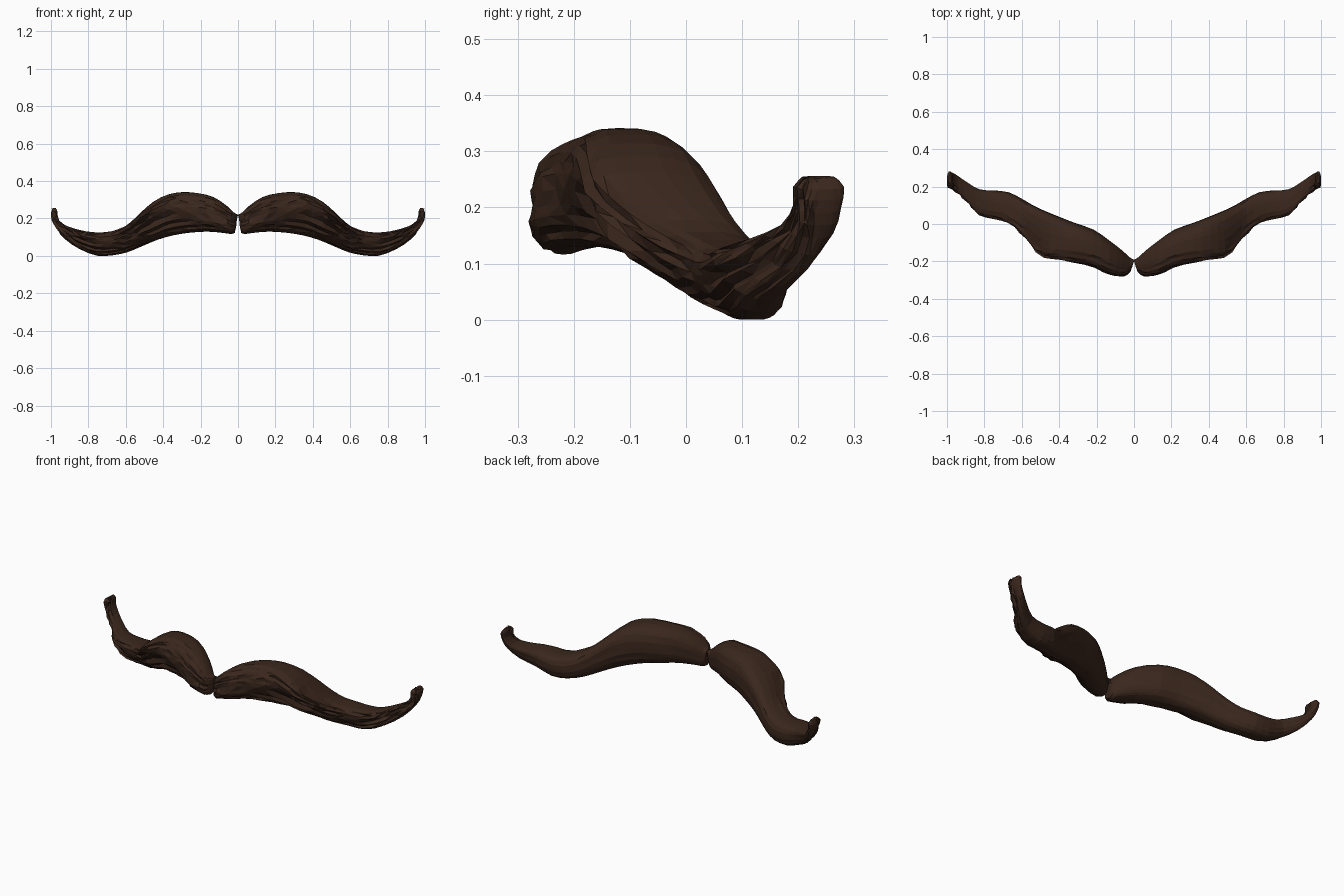
import bpy, bmesh, math, random
from mathutils import Vector

if "Cube" in bpy.data.objects:
    bpy.data.objects.remove(bpy.data.objects["Cube"])

random.seed(4)
SIDES = 32      # points around each lock
SUB = 2         # rings between stations

# stations: top x, top z, bottom x, bottom z, front y, back y, backward lean of underside
STATIONS = [
    (0.000, 0.220, 0.006, 0.195, -0.205, -0.190, 0.00),
    (0.022, 0.232, 0.018, 0.122, -0.260, -0.180, 0.00),
    (0.060, 0.268, 0.060, 0.120, -0.284, -0.143, 0.00),
    (0.130, 0.315, 0.130, 0.128, -0.278, -0.088, 0.00),
    (0.220, 0.338, 0.210, 0.127, -0.246, -0.030, 0.01),
    (0.320, 0.341, 0.305, 0.116, -0.235, 0.005, 0.03),
    (0.410, 0.315, 0.390, 0.098, -0.240, 0.040, 0.06),
    (0.485, 0.264, 0.465, 0.072, -0.238, 0.070, 0.08),
    (0.550, 0.203, 0.535, 0.042, -0.165, 0.102, 0.07),
    (0.605, 0.158, 0.595, 0.018, -0.085, 0.136, 0.05),
    (0.675, 0.133, 0.665, 0.003, -0.025, 0.170, 0.035),
    (0.745, 0.126, 0.750, -0.001, 0.000, 0.180, 0.03),
    (0.815, 0.132, 0.845, 0.035, 0.015, 0.186, 0.04),
    (0.880, 0.148, 0.920, 0.085, 0.075, 0.225, 0.05),
    (0.940, 0.172, 0.970, 0.145, 0.145, 0.264, 0.03),
    (0.967, 0.210, 0.992, 0.190, 0.180, 0.277, 0.01),
    (0.970, 0.240, 1.000, 0.232, 0.190, 0.282, 0.00),
    (0.978, 0.256, 0.990, 0.252, 0.205, 0.265, 0.00),
]


def catmull(a, b, c, d, t):
    return [0.5 * (2*q + (r-p)*t + (2*p-5*q+4*r-s)*t*t + (3*q-p-3*r+s)*t**3)
            for p, q, r, s in zip(a, b, c, d)]


def spow(v, e):
    return math.copysign(abs(v) ** e, v)


# smooth run of stations
rows = []
n = len(STATIONS)
for i in range(n - 1):
    a, b, c, d = (STATIONS[max(0, min(n - 1, i + k))] for k in (-1, 0, 1, 2))
    rows += [catmull(a, b, c, d, k / SUB) for k in range(SUB)]
rows.append(list(STATIONS[-1]))

# hair grooves: every column is a ridge or a valley, drifting along the length
depth = [(0.0 if j % 2 else 0.14) + random.uniform(0, 0.07) for j in range(SIDES)]
phase = [random.uniform(0, 6.28) for _ in range(SIDES)]

bm = bmesh.new()
rings = []
for i, (tx, tz, bx, bz, yf, yb, lean) in enumerate(rows):
    top, bot = Vector((tx, 0, tz)), Vector((bx, 0, bz))
    mid, up = (top + bot) / 2, (top - bot) / 2
    yc, yh = (yf + yb) / 2, (yb - yf) / 2
    ring = []
    for j in range(SIDES):
        ang = math.tau * j / SIDES
        sn, cs = math.sin(ang), math.cos(ang)
        front = max(0.0, -cs) ** 0.5
        g = depth[j] * (0.5 + 0.5 * math.sin(i * 0.55 + phase[j])) + random.uniform(0, 0.06)
        s = 1 - g * (0.15 + 0.85 * front)
        e = 0.72 if sn > 0 and cs > 0 else 0.82
        p = mid + up * spow(sn, e) * (1 - (1 - s) * 0.4)
        # the underside of the front slopes backwards, leaving a lip on top
        p.y = yc + yh * spow(cs, e) * s + lean * (1 - sn) / 2 * (1 - cs)
        p.x = max(0.0, p.x + random.uniform(-0.012, 0.012) * front * min(1, tx * 8))
        p.x = min(p.x, 1.0)
        p.z = max(p.z, 0.0)
        ring.append(bm.verts.new(p))
    rings.append(ring)
for r0, r1 in zip(rings, rings[1:]):
    for j in range(SIDES):
        k = (j + 1) % SIDES
        bm.faces.new((r0[j], r0[k], r1[k], r1[j]))
bm.faces.new(rings[0])
bm.faces.new(rings[-1])
bmesh.ops.recalc_face_normals(bm, faces=bm.faces)
bmesh.ops.triangulate(bm, faces=bm.faces)

# flat faceted moustache, mirrored across the middle
mesh = bpy.data.meshes.new("moustache")
bm.to_mesh(mesh)
bm.free()
obj = bpy.data.objects.new("moustache", mesh)
bpy.context.collection.objects.link(obj)
mir = obj.modifiers.new("mirror", 'MIRROR')
mir.use_axis[0] = True
mir.use_mirror_merge = False

mat = bpy.data.materials.new("dark_brown_hair")
mat.diffuse_color = (0.042, 0.020, 0.012, 1)
mat.use_nodes = True
mat.node_tree.nodes["Principled BSDF"].inputs["Base Color"].default_value = mat.diffuse_color
mesh.materials.append(mat)
